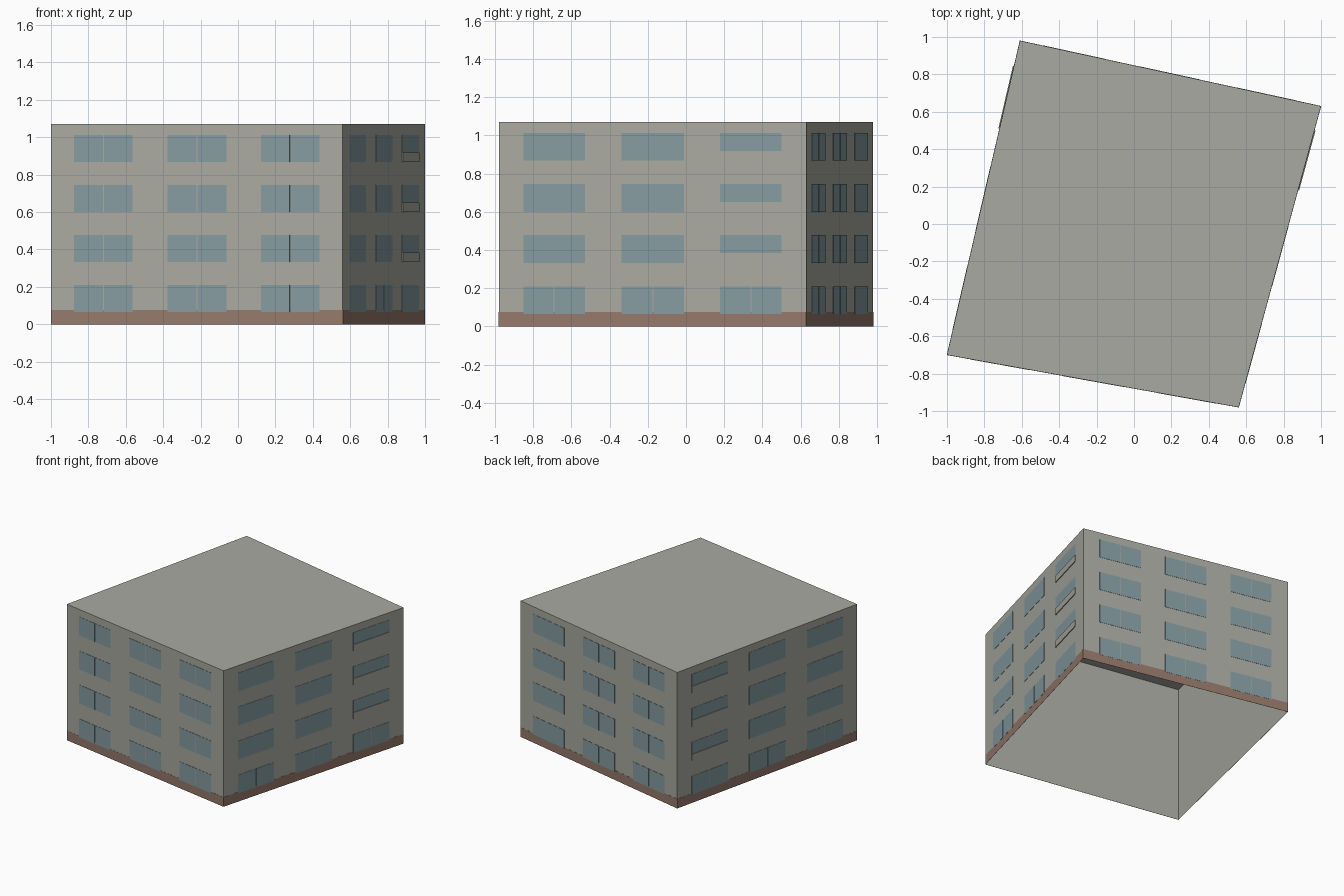
import bpy
import bmesh
from mathutils import Vector

cube = bpy.data.objects.get("Cube")
if cube:
    bpy.data.objects.remove(cube, do_unlink=True)

HEIGHT = 1.07
STOREY = HEIGHT / 4
UP = Vector((0, 0, 1))

# Footprint corners, counter-clockwise from the front left of the plan
CORNERS = [Vector(c) for c in
           ((-1, -0.7, 0), (0.56, -0.98, 0), (1, 0.63, 0), (-0.61, 0.98, 0))]
NAMES = ("front", "right", "back", "left")
COLUMNS = ((0.08, 0.28), (0.4, 0.602), (0.72, 0.92))


def material(name, rgb):
    mat = bpy.data.materials.new(name)
    mat.use_nodes = True
    mat.diffuse_color = (*rgb, 1)
    bsdf = mat.node_tree.nodes["Principled BSDF"]
    bsdf.inputs["Base Color"].default_value = (*rgb, 1)
    bsdf.inputs["Roughness"].default_value = 0.9
    return mat


PLASTER = material("grey plaster", (0.40, 0.40, 0.36))
BRICK = material("brown plinth", (0.30, 0.19, 0.145))
GLASS = material("blue glass", (0.235, 0.33, 0.355))


def finish(name, bm, mat):
    mesh = bpy.data.meshes.new(name)
    bm.to_mesh(mesh)
    bm.free()
    mesh.materials.append(mat)
    obj = bpy.data.objects.new(name, mesh)
    bpy.context.collection.objects.link(obj)
    return obj


def plate(bm, side, u0, u1, z0, z1, depth):
    """Thin box on one wall, from fraction u0 to u1 along it."""
    a, b = CORNERS[side], CORNERS[(side + 1) % 4]
    out = (b - a).cross(UP).normalized() * depth
    p, q = a.lerp(b, u0), a.lerp(b, u1)
    rect = [p + UP * z0, q + UP * z0, q + UP * z1, p + UP * z1]
    inner = [bm.verts.new(v) for v in rect]
    outer = [bm.verts.new(v + out) for v in rect]
    bm.faces.new(outer)
    for i in range(4):
        j = (i + 1) % 4
        bm.faces.new((inner[i], inner[j], outer[j], outer[i]))


# Walls and flat roof, open underneath
bm = bmesh.new()
low = [bm.verts.new(c) for c in CORNERS]
high = [bm.verts.new(c + UP * HEIGHT) for c in CORNERS]
bm.faces.new(high)
for i in range(4):
    j = (i + 1) % 4
    bm.faces.new((low[i], low[j], high[j], high[i]))
finish("walls_and_roof", bm, PLASTER)

# Plinth strip around the base
bm = bmesh.new()
for side in range(4):
    plate(bm, side, 0, 1, 0, 0.075, 0.001)
finish("plinth", bm, BRICK)

# Windows: paired panes on front, back and ground floor, single panes elsewhere
for side, name in enumerate(NAMES):
    bm = bmesh.new()
    for floor in range(4):
        z = 0.065 + floor * STOREY
        for u0, u1 in COLUMNS:
            if side % 2 == 0 or floor == 0:
                mid = (u0 + u1) / 2
                plate(bm, side, u0, mid - 0.0015, z, z + 0.145, 0.002)
                plate(bm, side, mid + 0.0015, u1, z, z + 0.145, 0.002)
            else:
                plate(bm, side, u0, u1, z, z + 0.145, 0.002)
    finish(name + "_windows", bm, GLASS)

# Parapet panels over the rearmost upper windows of the two sides
for side, column in ((1, 2), (3, 0)):
    bm = bmesh.new()
    for floor in range(1, 4):
        z = 0.065 + floor * STOREY
        plate(bm, side, *COLUMNS[column], z, z + 0.052, 0.006)
    finish(NAMES[side] + "_parapet_panels", bm, PLASTER)
